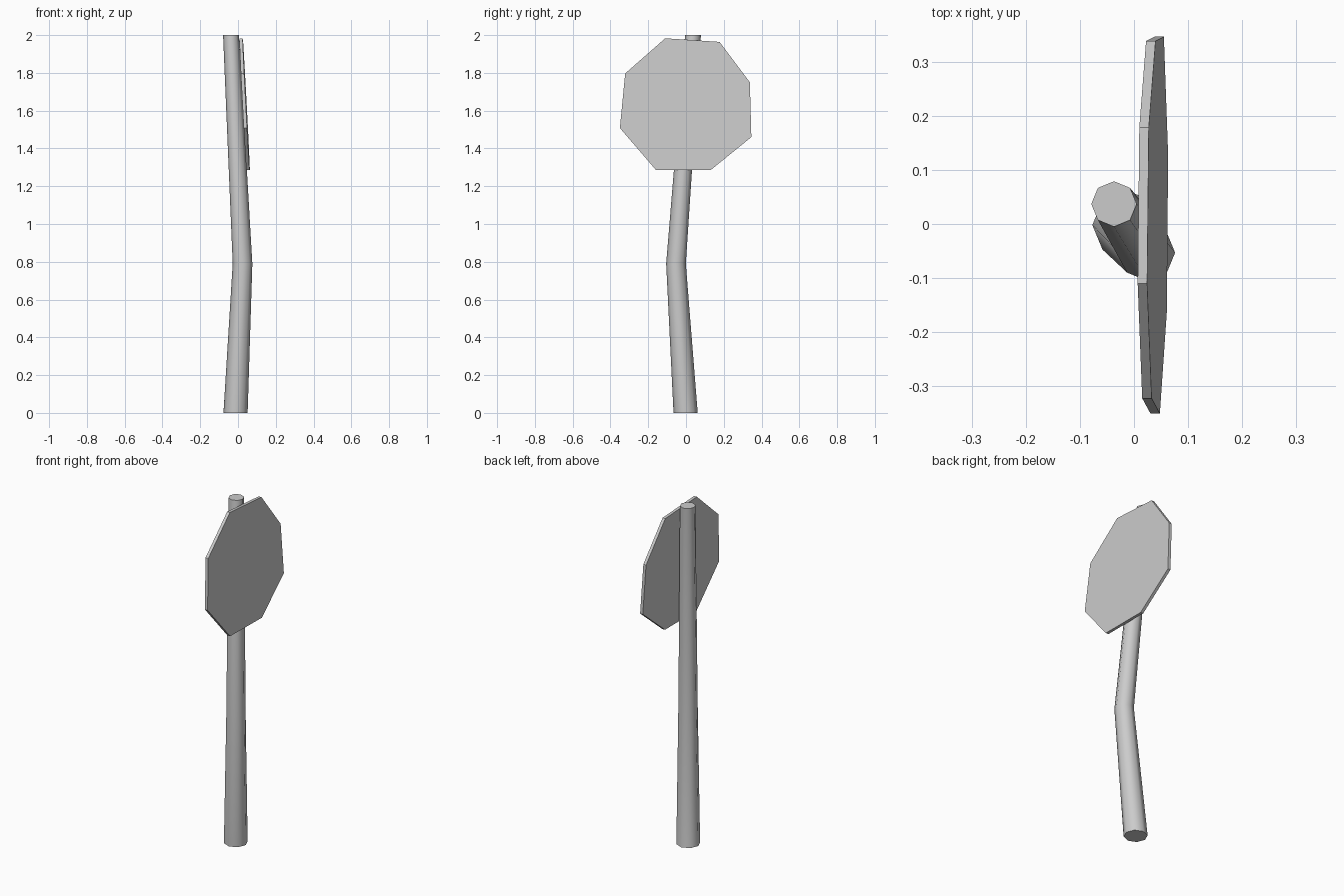
import bpy
import bmesh
from math import cos, sin, pi, radians

if "Cube" in bpy.data.objects:
    bpy.data.objects.remove(bpy.data.objects["Cube"])


def loft(name, rings):
    """Bridge equal-sized rings of points into a closed, capped solid."""
    bm = bmesh.new()
    loops = [[bm.verts.new(p) for p in ring] for ring in rings]
    n = len(loops[0])
    for a, b in zip(loops, loops[1:]):
        for i in range(n):
            j = (i + 1) % n
            bm.faces.new((a[i], a[j], b[j], b[i]))
    bm.faces.new(loops[0][::-1])
    bm.faces.new(loops[-1])
    bmesh.ops.recalc_face_normals(bm, faces=bm.faces[:])
    mesh = bpy.data.meshes.new(name)
    bm.to_mesh(mesh)
    bm.free()
    obj = bpy.data.objects.new(name, mesh)
    bpy.context.collection.objects.link(obj)
    return obj


def octagon(x, y, z, r):
    return [(x + r * cos(i * pi / 4), y + r * sin(i * pi / 4), z) for i in range(8)]


# Bent, tapering eight-sided post
post = loft("post", [
    octagon(-0.013, -0.002, 0.0, 0.064),
    octagon(0.024, -0.053, 0.79, 0.052),
    octagon(-0.037, 0.037, 2.0, 0.042),
])
bpy.context.view_layer.objects.active = post
post.select_set(True)
bpy.ops.object.shade_smooth_by_angle(angle=radians(50))

# Slightly tilted octagonal sign plate, outline given as (y, z)
outline = [(-0.11, 1.983), (0.178, 1.964), (0.338, 1.75), (0.346, 1.46),
           (0.13, 1.285), (-0.16, 1.287), (-0.35, 1.508), (-0.322, 1.797)]


def plate_ring(x0):
    return [(x0 - 0.053 * (z - 1.635) + 0.007 * y, y, z) for y, z in outline]


loft("sign_plate", [plate_ring(0.026), plate_ring(0.0435)])
